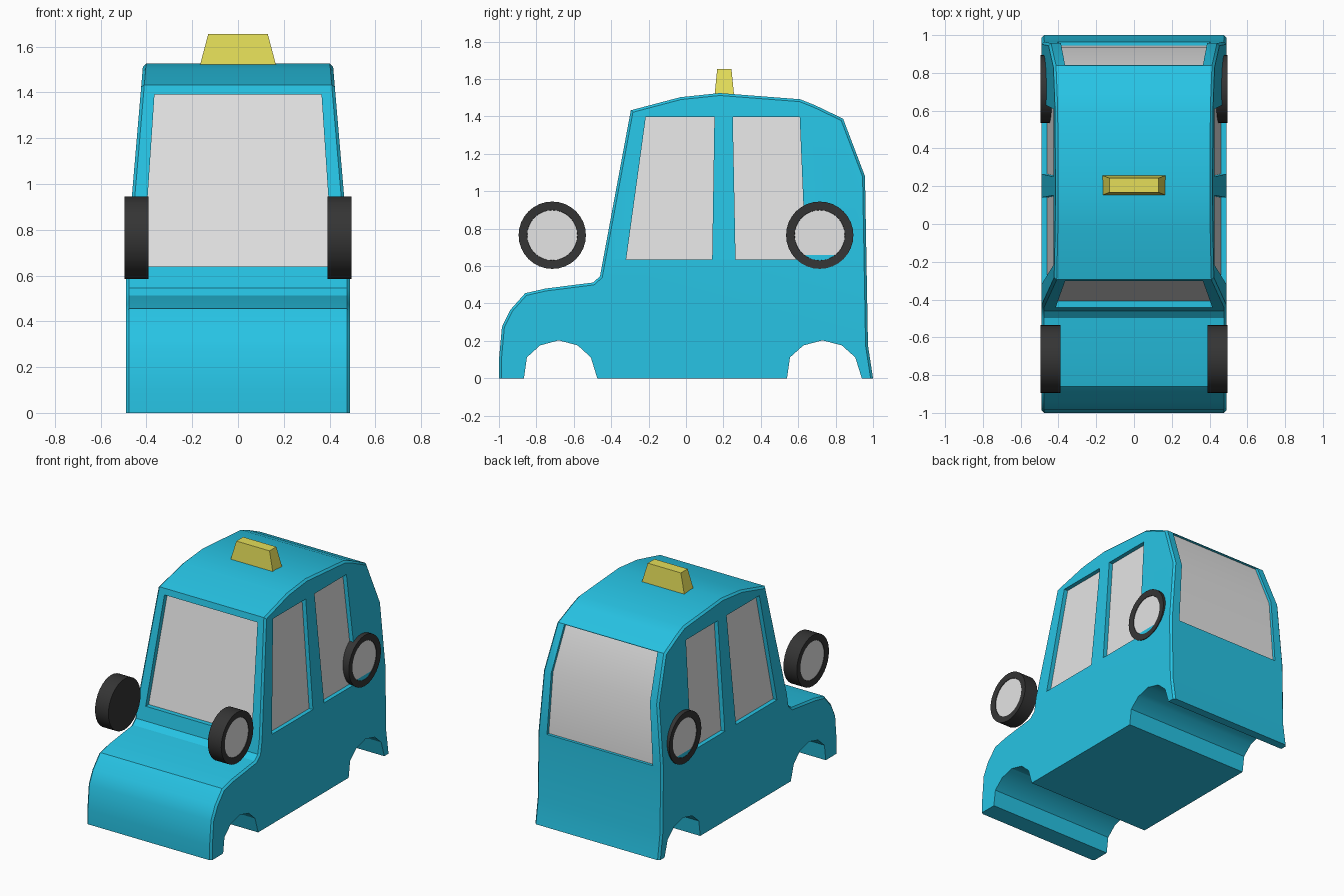
import bpy, bmesh, math

if "Cube" in bpy.data.objects:
    bpy.data.objects.remove(bpy.data.objects["Cube"])


def material(name, rgb):
    m = bpy.data.materials.new(name)
    m.diffuse_color = (*rgb, 1)
    m.use_nodes = True
    m.node_tree.nodes["Principled BSDF"].inputs["Base Color"].default_value = m.diffuse_color
    return m


BLUE = material("body_blue", (0.02, 0.55, 0.78))
GREY = material("glass_grey", (0.78, 0.78, 0.78))
DARK = material("tyre_black", (0.035, 0.035, 0.035))
YELLOW = material("sign_yellow", (0.78, 0.73, 0.1))


def finish(bm, name, *mats):
    bmesh.ops.recalc_face_normals(bm, faces=bm.faces)
    me = bpy.data.meshes.new(name)
    bm.to_mesh(me)
    bm.free()
    ob = bpy.data.objects.new(name, me)
    bpy.context.collection.objects.link(ob)
    for m in mats:
        me.materials.append(m)
    return ob


def smooth(ob, degrees=30):
    bpy.ops.object.select_all(action='DESELECT')
    ob.select_set(True)
    bpy.context.view_layer.objects.active = ob
    bpy.ops.object.shade_smooth_by_angle(angle=math.radians(degrees))


BELT = 0.635  # height where the cabin starts leaning inwards


def half_width(z):
    return 0.49 - 0.085 * max(0, z - BELT)


# Body: side profile (y, z) with wheel arches, extruded and tapered
profile = [(-1, 0), (-1, 0.1), (-0.984, 0.275), (-0.94, 0.365), (-0.86, 0.455),
           (-0.75, 0.48), (-0.497, 0.512), (-0.46, 0.545), (-0.295, 1.433),
           (-0.03, 1.503), (0.18, 1.525), (0.61, 1.492), (0.69, 1.46), (0.84, 1.388),
           (0.957, 1.08), (0.973, 0.176), (1, 0)]
arch = [(0.22, 0), (0.185, 0.112), (0.113, 0.176), (0.01, 0.203),
        (-0.092, 0.176), (-0.164, 0.112), (-0.18, 0)]
for centre in (0.72, -0.69):
    profile += [(centre + y * (1 if centre > 0 else 0.98), z) for y, z in arch]

bm = bmesh.new()
face = bm.faces.new([bm.verts.new((-0.49, y, z)) for y, z in profile])
ext = bmesh.ops.extrude_face_region(bm, geom=[face], use_keep_orig=True)
for v in ext["geom"]:
    if isinstance(v, bmesh.types.BMVert):
        v.co.x = 0.49
bmesh.ops.bisect_plane(bm, geom=bm.verts[:] + bm.edges[:] + bm.faces[:],
                       plane_co=(0, 0, BELT), plane_no=(0, 0, 1))
for v in bm.verts:
    v.co.x = math.copysign(half_width(v.co.z), v.co.x)
bmesh.ops.recalc_face_normals(bm, faces=bm.faces)
bm.normal_update()
# Chamfer the side outline, leaving the underside and arches sharp
rim = []
for e in bm.edges:
    sides = [f for f in e.link_faces if abs(f.normal.x) > 0.9]
    others = [f for f in e.link_faces if abs(f.normal.x) <= 0.9]
    if len(sides) == 1 and len(others) == 1 and others[0].normal.z > -0.05:
        rim.append(e)
bmesh.ops.bevel(bm, geom=rim, offset=0.013, offset_type='OFFSET', segments=1,
                affect='EDGES', clamp_overlap=True)
body = finish(bm, "body", BLUE)


def slab(name, rows, direction, near, far, *mats):
    """Solid strip through rows of point pairs, spanning near..far along direction."""
    bm = bmesh.new()
    layers = [[[bm.verts.new([p[i] + direction[i] * d for i in range(3)]) for p in row]
               for row in rows] for d in (near, far)]
    for layer in layers:
        for a, b in zip(layer, layer[1:]):
            bm.faces.new((a[0], a[1], b[1], b[0]))
    loops = [[r[0] for r in la] + [r[1] for r in reversed(la)] for la in layers]
    n = len(loops[0])
    for i in range(n):
        j = (i + 1) % n
        bm.faces.new((loops[0][i], loops[0][j], loops[1][j], loops[1][i]))
    return finish(bm, name, *mats)


def window(name, rows, outward, depth):
    """Cut a pocket in the body and lay a glass plate on its floor."""
    cutter = slab("cutter", rows, outward, 0.08, -depth - 0.003, BLUE)
    bpy.context.view_layer.objects.active = body
    mod = body.modifiers.new("pocket", 'BOOLEAN')
    mod.operation, mod.solver, mod.object = 'DIFFERENCE', 'EXACT', cutter
    bpy.ops.object.modifier_apply(modifier=mod.name)
    bpy.data.objects.remove(cutter)
    smooth(slab(name, rows, outward, -depth, -depth - 0.006, GREY))


# Windscreen and rear window: rows are (half width, y, z)
def across(rows):
    return [((-w, y, z), (w, y, z)) for w, y, z in rows]


window("windscreen", across([(0.415, -0.443, 0.64), (0.365, -0.303, 1.39)]), (0, -1, 0), 0.035)
window("rear_window", across([(0.415, 0.965, 0.64), (0.387, 0.957, 1.08), (0.365, 0.842, 1.385)]),
       (0, 1, 0), 0.02)

# Side windows: (bottom y range, top y range)
for side, label in ((-1, "left"), (1, "right")):
    for part, low, high in (("front", (-0.32, 0.14), (-0.215, 0.152)),
                            ("rear", (0.265, 0.64), (0.25, 0.608))):
        rows = [[(side * half_width(z), y, z) for y in ys]
                for ys, z in ((low, BELT + 0.001), (high, 1.398))]
        window(f"{label}_{part}_window", rows, (side, 0, 0), 0.03)
smooth(body)

# Wheels: rings of (x, radius), hub face in grey
for side, label in ((-1, "left"), (1, "right")):
    for y0, part in ((-0.715, "front"), (0.715, "rear")):
        bm = bmesh.new()
        n, rings = 32, []
        for x, r in ((0.39, 0.18), (0.495, 0.18), (0.4915, 0.135), (0.488, 0.134)):
            rings.append([bm.verts.new((side * x, y0 + r * math.cos(2 * math.pi * i / n),
                                        0.765 + r * math.sin(2 * math.pi * i / n)))
                          for i in range(n)])
        for a, b in zip(rings, rings[1:]):
            for i in range(n):
                j = (i + 1) % n
                bm.faces.new((a[i], a[j], b[j], b[i]))
        bm.faces.new(rings[0])
        bm.faces.new(rings[-1]).material_index = 1
        smooth(finish(bm, f"{label}_{part}_wheel", DARK, GREY))

# Roof sign: tapered block
bm = bmesh.new()
bmesh.ops.create_cube(bm, size=2)
for v in bm.verts:
    top = v.co.z > 0
    v.co.x *= 0.13 if top else 0.167
    v.co.y = 0.205 + v.co.y * (0.038 if top else 0.052)
    v.co.z = 1.655 if top else 1.515
finish(bm, "roof_sign", YELLOW)
